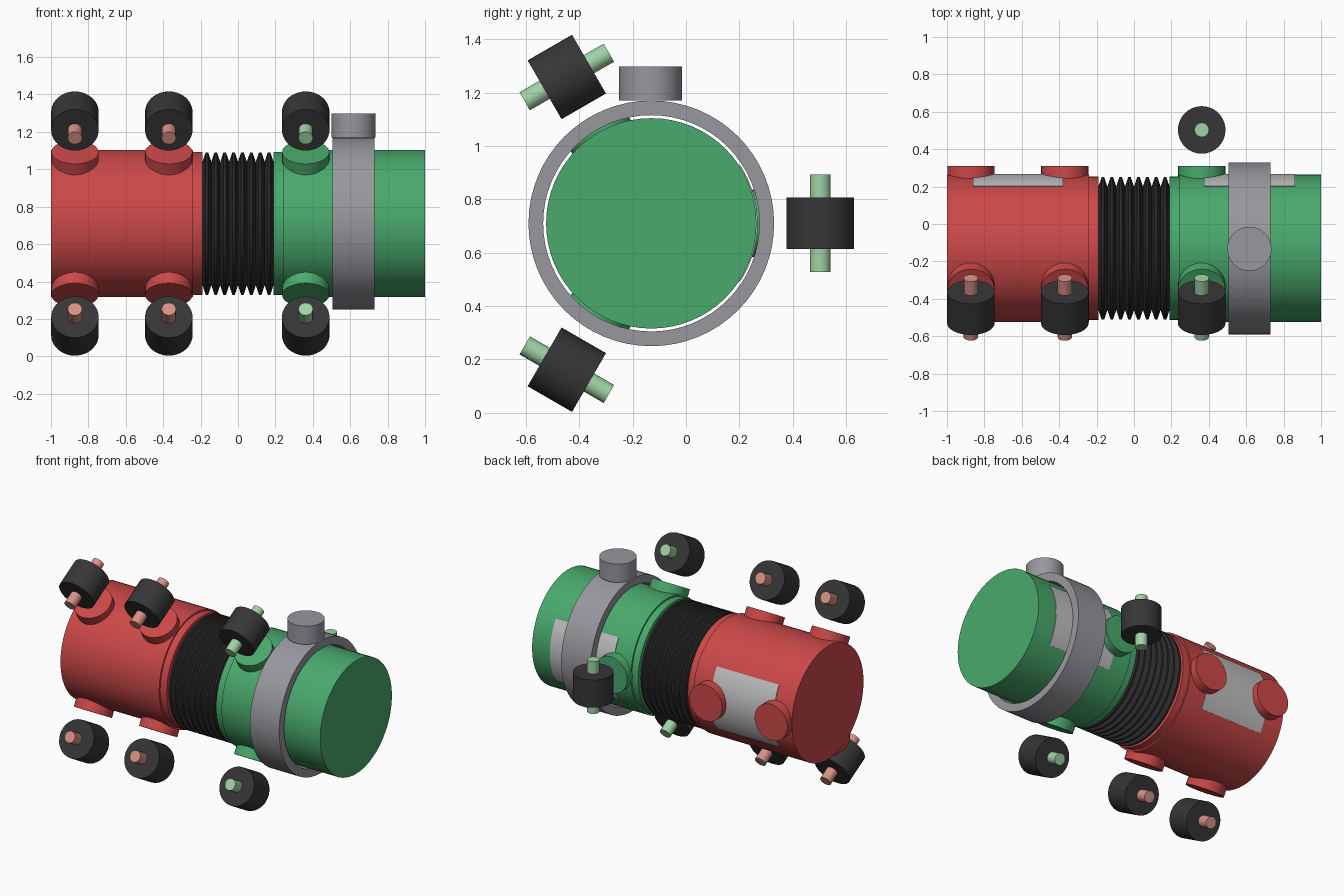
import bpy, bmesh, math
from mathutils import Vector, Matrix

old = bpy.data.objects.get("Cube")
if old:
    bpy.data.objects.remove(old, do_unlink=True)


def material(name, rgb):
    lin = [(c / 255 / 12.92) if c < 11 else ((c / 255 + 0.055) / 1.055) ** 2.4 for c in rgb]
    m = bpy.data.materials.new(name)
    m.use_nodes = True
    m.diffuse_color = (*lin, 1)
    m.node_tree.nodes["Principled BSDF"].inputs["Base Color"].default_value = (*lin, 1)
    return m


RED = material("red", (204, 72, 72))
GREEN = material("green", (73, 170, 108))
GREY = material("grey", (151, 151, 157))
PANEL = material("light grey", (192, 192, 192))
RUBBER = material("rubber black", (54, 54, 54))
BELLOWS = material("bellows black", (44, 44, 44))
SALMON = material("salmon", (214, 146, 132))
MINT = material("pale green", (160, 212, 166))

CENTRE = Vector((0, -0.13, 0.71))   # axis of the pipe runs along x through here
X = Vector((1, 0, 0))
Y = Vector((0, 1, 0))
Z = Vector((0, 0, 1))


def lathe(name, profile, mat, origin=CENTRE, axis=X, sides=64, closed=False,
          start=0.0, sweep=2 * math.pi):
    """Revolve (distance along axis, radius) points around an axis."""
    bm = bmesh.new()
    vs = [bm.verts.new((r, 0, t)) for t, r in profile]
    for a, b in zip(vs, vs[1:] + vs[:1] if closed else vs[1:]):
        bm.edges.new((a, b))
    full = sweep > 6.28
    bmesh.ops.rotate(bm, verts=bm.verts, cent=(0, 0, 0), matrix=Matrix.Rotation(start, 3, 'Z'))
    bmesh.ops.spin(bm, geom=bm.verts[:] + bm.edges[:], cent=(0, 0, 0), axis=(0, 0, 1),
                   angle=sweep, steps=sides)
    bmesh.ops.remove_doubles(bm, verts=bm.verts, dist=1e-5)
    if not full:
        bmesh.ops.holes_fill(bm, edges=[e for e in bm.edges if e.is_boundary], sides=0)
    bmesh.ops.recalc_face_normals(bm, faces=bm.faces)
    rot = axis.to_track_quat('Z', 'Y').to_matrix().to_4x4()
    if axis == X:   # local x points to +y for the pipe parts
        rot = Matrix(((0, 0, 1, 0), (1, 0, 0, 0), (0, 1, 0, 0), (0, 0, 0, 1)))
    me = bpy.data.meshes.new(name)
    bm.to_mesh(me)
    bm.free()
    me.materials.append(mat)
    ob = bpy.data.objects.new(name, me)
    ob.matrix_world = Matrix.Translation(origin) @ rot
    bpy.context.collection.objects.link(ob)
    bpy.ops.object.select_all(action='DESELECT')
    ob.select_set(True)
    bpy.context.view_layer.objects.active = ob
    bpy.ops.object.shade_smooth_by_angle(angle=math.radians(35))
    return ob


def cylinder(name, lo, hi, r, mat, origin, axis, sides=40):
    return lathe(name, [(lo, 0), (lo, r), (hi, r), (hi, 0)], mat, origin, axis, sides)


# Two pipe halves, each with a slightly narrower collar next to the bellows
for name, s, mat in (("red_body", -1, RED), ("green_body", 1, GREEN)):
    lathe(name, [(s, 0), (s, 0.394), (s * 0.24, 0.394), (s * 0.24, 0.383),
                 (s * 0.19, 0.383), (s * 0.19, 0)], mat)

# Pleated bellows
pleats = 8
pitch = 0.38 / pleats
profile = [(-0.19, 0.33)]
for i in range(pleats):
    x = -0.19 + i * pitch
    profile += [(x + pitch * 0.36, 0.381), (x + pitch * 0.64, 0.381), (x + pitch, 0.33)]
lathe("bellows", profile, BELLOWS)

# Clamp ring and the knob on top
lathe("clamp_ring", [(0.505, 0.405), (0.505, 0.46), (0.73, 0.46), (0.73, 0.405)], GREY, closed=True)
cylinder("top_knob", 0, 0.127, 0.118, GREY, Vector((0.617, -0.133, 1.17)), Z)

# Thin curved panels on the back
span = math.radians(33)
for name, x0, x1 in (("red_back_panel", -0.86, -0.38), ("green_back_panel", 0.375, 0.86)):
    lathe(name, [(x0, 0.391), (x0, 0.398), (x1, 0.398), (x1, 0.391)], PANEL,
          closed=True, sides=14, start=-span, sweep=2 * span)

# Bosses around the body; each wheel floats outside its boss on a tangent axle
for station, x, mat, axle_mat in (("red_rear", -0.872, RED, SALMON),
                                  ("red_mid", -0.37, RED, SALMON),
                                  ("green", 0.362, GREEN, MINT)):
    for place, deg in (("back", 0), ("upper", 120), ("lower", 240)):
        a = math.radians(deg)
        out = Vector((0, math.cos(a), math.sin(a)))
        tangent = Vector((0, -math.sin(a), math.cos(a)))
        base = CENTRE + X * x
        cylinder(f"{station}_{place}_boss", 0.3, 0.441, 0.126, mat, base, out)
        if place == "back" and station != "green":
            continue
        hub = base + out * 0.633
        cylinder(f"{station}_{place}_wheel", -0.096, 0.096, 0.127, RUBBER, hub, tangent)
        cylinder(f"{station}_{place}_axle", -0.182, 0.182, 0.039, axle_mat, hub, tangent, 16)
